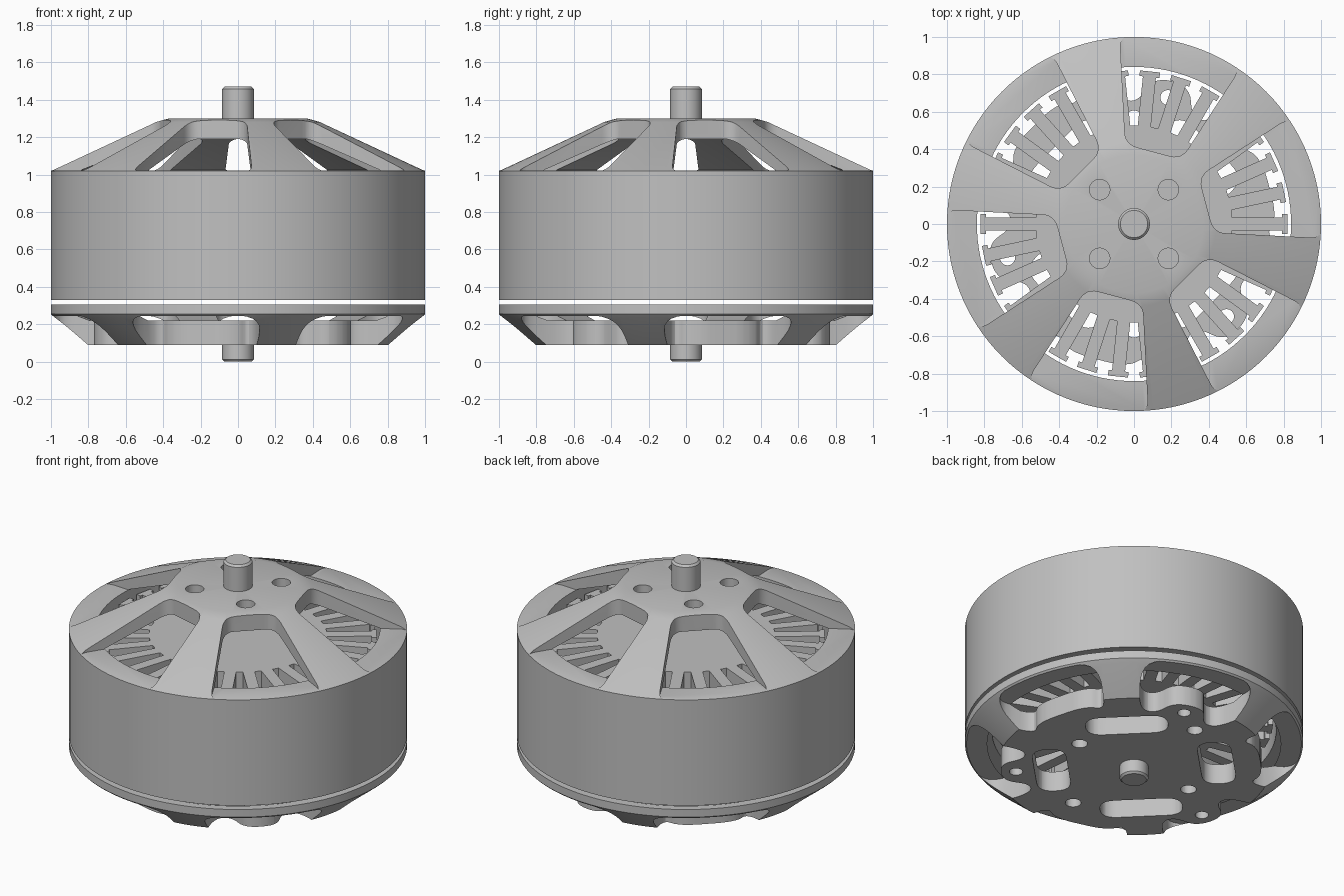
import bpy, bmesh
from math import sin, cos, pi, radians
from mathutils import Vector, Matrix

cube = bpy.data.objects.get("Cube")
if cube:
    bpy.data.objects.remove(cube, do_unlink=True)

metal = bpy.data.materials.new("grey_metal")
GREY = (0.53, 0.53, 0.53, 1)
metal.use_nodes = True
metal.diffuse_color = GREY
metal.node_tree.nodes["Principled BSDF"].inputs["Base Color"].default_value = GREY


def make_object(name, bm):
    bmesh.ops.recalc_face_normals(bm, faces=bm.faces)
    mesh = bpy.data.meshes.new(name)
    bm.to_mesh(mesh)
    bm.free()
    mesh.materials.append(metal)
    obj = bpy.data.objects.new(name, mesh)
    bpy.context.collection.objects.link(obj)
    return obj


def activate(obj):
    bpy.ops.object.select_all(action="DESELECT")
    obj.select_set(True)
    bpy.context.view_layer.objects.active = obj


def smooth(obj):
    activate(obj)
    bpy.ops.object.shade_smooth_by_angle(angle=radians(30))


def lathe(name, profile, steps=120):
    """Closed radius/height profile spun around z."""
    bm = bmesh.new()
    verts = [bm.verts.new((r, 0, z)) for r, z in profile]
    edges = [bm.edges.new((a, b)) for a, b in zip(verts, verts[1:] + verts[:1])
             if a.co.x > 0 or b.co.x > 0]
    bmesh.ops.spin(bm, geom=verts + edges, cent=(0, 0, 0), axis=(0, 0, 1),
                   angle=2 * pi, steps=steps)
    bmesh.ops.remove_doubles(bm, verts=bm.verts, dist=0.0005)
    return make_object(name, bm)


def rounded(points, radius, steps=6):
    """Replace each corner of a polygon with a small curve."""
    pts = [Vector(p) for p in points]
    out = []
    for i, p in enumerate(pts):
        a, b = pts[i - 1] - p, pts[(i + 1) % len(pts)] - p
        start = p + a.normalized() * min(radius, a.length * 0.49)
        end = p + b.normalized() * min(radius, b.length * 0.49)
        for k in range(steps + 1):
            t = k / steps
            out.append(start * (1 - t) ** 2 + p * 2 * t * (1 - t) + end * t * t)
    return out


def circle(x, radius, count=24):
    return [(x + radius * cos(2 * pi * k / count), radius * sin(2 * pi * k / count))
            for k in range(count)]


def polar(radius, degrees):
    return (radius * cos(radians(degrees)), radius * sin(radians(degrees)))


def prism(bm, outline, z0, z1, degrees=0):
    """Extrude an outline upward, turned around z."""
    turn = Matrix.Rotation(radians(degrees), 3, "Z")
    face = bm.faces.new([bm.verts.new(turn @ Vector((p[0], p[1], z0))) for p in outline])
    top = bmesh.ops.extrude_face_region(bm, geom=[face])
    bmesh.ops.translate(bm, vec=(0, 0, z1 - z0),
                        verts=[v for v in top["geom"] if isinstance(v, bmesh.types.BMVert)])


def mirrored(half):
    return half + [(x, -y) for x, y in reversed(half)]


def cut(obj, bm):
    cutter = make_object("cutter", bm)
    cutter.hide_render = True
    mod = obj.modifiers.new("cut", "BOOLEAN")
    mod.operation = "DIFFERENCE"
    mod.solver = "EXACT"
    mod.object = cutter
    activate(obj)
    bpy.ops.object.modifier_apply(modifier=mod.name)
    bpy.data.objects.remove(cutter, do_unlink=True)
    smooth(obj)


# Rotating bell: outer wall, sloping spokes and top hub
bell = lathe("bell", [(0, 1.19), (0.42, 1.19), (0.84, 1.025), (0.84, 0.33), (1, 0.33),
                      (1, 1.02), (0.44, 1.281), (0.37, 1.3), (0, 1.3)])
cuts = bmesh.new()
window = rounded(mirrored([(0.4, 0.155), polar(1.01, 19.3), polar(1.02, 7)]), 0.065)
for i in range(6):
    prism(cuts, window, 1.022, 1.5, 15 + 60 * i)
for i in range(4):
    prism(cuts, circle(0.26, 0.055), 1.1, 1.5, 45 + 90 * i)
cut(bell, cuts)

# Fixed base: flat mounting plate, spokes and rim
base = lathe("base", [(0, 0.09), (0.81, 0.09), (0.98, 0.235), (1, 0.255), (1, 0.305),
                      (0.95, 0.305), (0.95, 0.275), (0.8, 0.22), (0, 0.22)])
cuts = bmesh.new()
outer = [polar(0.99, 23), polar(1.01, 8)]
broad_window = rounded(mirrored([(0.75, 0.17), (0.65, 0.255)] + outer), 0.13)
lobed_window = rounded(mirrored([(0.79, 0.1), (0.63, 0.15), (0.63, 0.255)] + outer), 0.13)
for i in range(3):
    prism(cuts, broad_window, 0, 0.245, 15 + 120 * i)
    prism(cuts, lobed_window, 0, 0.245, 75 + 120 * i)
    prism(cuts, circle(0.7, 0.04), 0, 0.4, 75 + 120 * i)
slot = rounded([(0.39, -0.245), (0.59, -0.245), (0.59, 0.245), (0.39, 0.245)], 0.1)
for i in range(4):
    prism(cuts, slot, 0, 0.4, 45 + 90 * i)
    prism(cuts, circle(0.56 if i % 2 else 0.42, 0.047), 0, 0.4, 90 * i)
cut(base, cuts)

# Stator: hub with T-shaped teeth
TEETH = 30
tooth = [(0.525, 0.035), (0.79, 0.035), (0.79, 0.054), (0.82, 0.054)]
outline = []
for i in range(TEETH):
    turn = Matrix.Rotation(radians(i * 360 / TEETH), 2)
    outline += [turn @ Vector((x, -y)) for x, y in tooth]
    outline += [turn @ Vector((x, y)) for x, y in reversed(tooth)]
bm = bmesh.new()
prism(bm, outline, 0.38, 0.98)
bmesh.ops.triangulate(bm, faces=[f for f in bm.faces if len(f.verts) > 4])
make_object("stator", bm)

# Shaft ends with softened rims
for name, z0, z1 in (("upper_shaft", 1.2, 1.47), ("lower_shaft", 0.15, 0)):
    tip = z1 - 0.012 if z1 > z0 else z1 + 0.012
    smooth(lathe(name, [(0, z0), (0.085, z0), (0.085, tip), (0.073, z1), (0, z1)], 48))
